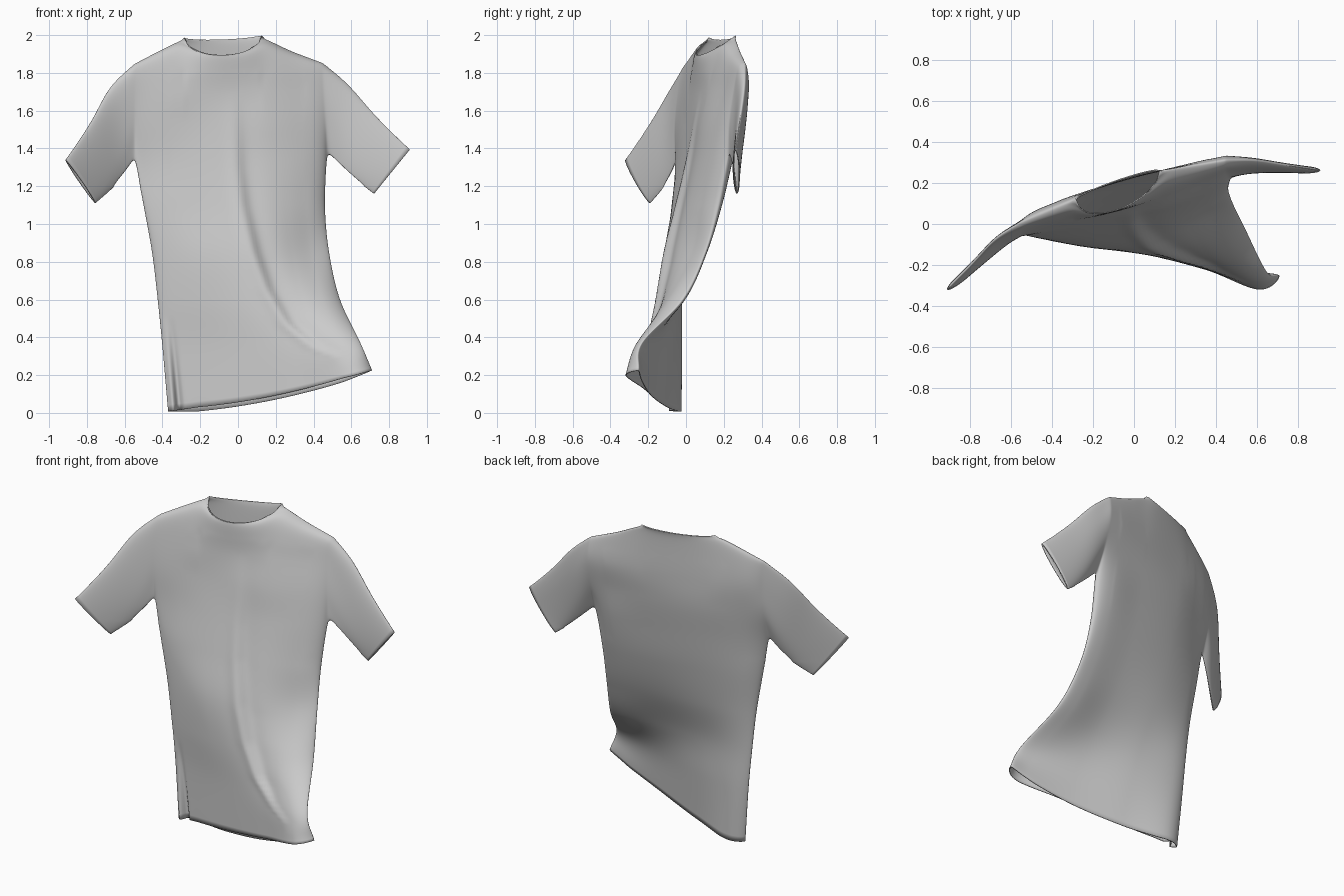
import bpy, bmesh
from math import cos, pi, exp, sqrt
from mathutils import Vector as V

if "Cube" in bpy.data.objects:
    bpy.data.objects.remove(bpy.data.objects["Cube"])

N, K = 96, 10            # columns per sheet, dense rows per control row
NECK = (33, 59)          # columns where the neck opens

# Torso frame, hem to chest: left x, left z, right x, right z
FRAME = [(-.37, .008, .71, .225), (-.40, .35, .648, .37), (-.425, .60, .54, .60),
         (-.455, .85, .482, .85), (-.50, 1.10, .46, 1.10), (-.54, 1.32, .47, 1.35),
         (-.55, 1.52, .465, 1.54), (-.55, 1.70, .455, 1.71)]
# Depth (y) across each row, left to right
FRONT = [(-.06, -.08, -.135, -.22, -.32, -.255), (-.05, -.08, -.13, -.20, -.265, -.235),
         (-.05, -.09, -.13, -.15, -.10, -.02), (-.05, -.09, -.115, -.09, .035, .10),
         (-.05, -.075, -.065, -.025, .085, .17), (-.05, -.05, -.02, .035, .135, .22),
         (-.06, -.04, .012, .07, .17, .23), (-.045, -.02, .03, .11, .21, .255)]
BACK = [(-.06, -.025, -.105, -.19, -.235, -.255), (-.05, -.02, -.06, -.14, -.20, -.235),
        (-.05, -.02, -.025, -.035, -.005, -.02), (-.05, .0, .045, .075, .11, .10),
        (-.05, .02, .095, .15, .19, .17), (-.05, .03, .13, .20, .25, .22),
        (.01, .06, .16, .235, .285, .30), (.02, .08, .17, .255, .315, .335)]
ARMPIT = 5 * K


def spline(pts, n, g0=None, g1=None):
    """n+1 samples of a Catmull-Rom curve; g0, g1 are ghost end points."""
    g0 = 2 * pts[0] - pts[1] if g0 is None else g0
    g1 = 2 * pts[-1] - pts[-2] if g1 is None else g1
    p, out, m = [g0, *pts, g1], [], len(pts) - 1
    for k in range(n + 1):
        u = k * m / n
        i = min(int(u), m - 1)
        t = u - i
        a, b, c, d = p[i:i + 4]
        out.append(.5 * (2 * b + (c - a) * t + (2 * a - 5 * b + 4 * c - d) * t * t
                         + (3 * b - a - 3 * c + d) * t ** 3))
    return out


def lookup(table, x):
    for (a, fa), (b, fb) in zip(table, table[1:]):
        if x <= b:
            return fa + (fb - fa) * max(0, (x - a) / (b - a))
    return table[-1][1]


S = [(1 - cos(pi * i / N)) / 2 for i in range(N + 1)]


def section(r, rows, other, lift):
    """One horizontal row; closed round at the sides below the armpit."""
    xl, zl, xr, zr = FRAME[r]
    y, o = rows[r], other[r]
    g = (o[1], o[-2]) if r <= 5 else (y[1], y[-2])
    ys = spline(y, N, *g)
    sag = .16 * (1 - r / 2) ** 2 if r < 2 else 0
    up = lift if r == 0 else 0
    return [V((xl + (xr - xl) * s, ys[i],
               zl + (zr - zl) * s - sag * s * (1 - s) + up * min(1, 8 * s * (1 - s))))
            for i, s in enumerate(S)]


# Shoulder seam and neckline
SEAM_Z = [(-.55, 1.85), (-.42, 1.92), (-.29, 1.987), (.12, 2.0), (.28, 1.92), (.45, 1.855)]
SEAM_Y = [(-.55, .01), (-.29, .12), (.12, .26), (.45, .31)]


def top_row(dip, push):
    row = []
    for i, s in enumerate(S):
        x = -.55 + s
        e = 0
        if NECK[0] < i < NECK[1]:
            a, b = S[NECK[0]], S[NECK[1]]
            u = (2 * s - a - b) / (b - a)
            e = sqrt(1 - u * u)
        row.append(V((x, lookup(SEAM_Y, x) + push * e, lookup(SEAM_Z, x) - dip * e)))
    return row


def torso_sheet(rows, other, dip, push, lift):
    ctrl = [section(r, rows, other, lift) for r in range(8)]
    top = top_row(dip, push)
    round_row = [V((a.x + (b.x - a.x) * .8, a.y + (b.y - a.y) * .4, a.z + (b.z - a.z) * .8))
                 for a, b in zip(ctrl[-1], top)]
    ctrl += [round_row, top]
    cols = [spline(list(c), 9 * K) for c in zip(*ctrl)]
    return [list(r) for r in zip(*cols)]


# Long diagonal drape fold and the tuck at the left hem
RIDGE = [(.31, .52), (.35, .40), (.47, .26), (.65, .155), (.85, .085), (1.1, .025), (1.3, .0), (1.7, -.015)]
FADE = [(.25, 0), (.45, .8), (.8, 1), (1.2, .6), (1.7, 0)]


def add_folds(grid):
    for row in grid:
        left = row[0].x
        for i, p in enumerate(row):
            d = p.x - lookup(RIDGE, p.z)
            a = lookup(FADE, p.z) * min(1, 6 * S[i] * (1 - S[i]))
            step = 1 / (1 + exp(-max(-20, min(20, (d - .02) / .012))))
            p.y += a * (.045 * step * exp(-max(0, d) / .14) - .016 * exp(-(d / .05) ** 2))
            a, d = max(0, 1 - p.z / .5), p.x - left
            p.y += a * (.03 * exp(-((d - .06) / .016) ** 2) - .022 * exp(-((d - .028) / .018) ** 2))


bm = bmesh.new()


def add_grid(grid):
    vs = [[bm.verts.new(p) for p in r] for r in grid]
    for a, b in zip(vs, vs[1:]):
        for i in range(len(a) - 1):
            bm.faces.new((a[i], a[i + 1], b[i + 1], b[i]))


front = torso_sheet(FRONT, BACK, .10, -.125, .01)
back = torso_sheet(BACK, FRONT, .018, .025, -.012)
add_folds(front)
for f, b in zip(front[:ARMPIT + 1], back):      # close the side seams
    for i in (0, N):
        m = (f[i] + b[i]) / 2
        f[i], b[i] = m.copy(), m.copy()
add_grid(front)
add_grid(back)


def sleeve(col, under, over, normal, thick):
    """Front and back sleeve sheets running from the armhole to the cuff."""
    for sheet, sign in ((front, -1), (back, 1)):
        hole = [r[col] for r in sheet[ARMPIT:]]
        n, m = len(hole) - 1, 30
        lo = spline([hole[0]] + [V(p) for p in under], m)
        hi = spline([hole[-1]] + [V(p) for p in over], m)
        grid = []
        for j, h in enumerate(hole):
            w = (1 - cos(pi * j / n)) / 2
            bulge = V(normal) * sign * sqrt(w * (1 - w)) * 2
            row = []
            for k in range(m + 1):
                t = k / m
                row.append(lo[k].lerp(hi[k], w) + bulge * (thick * (1 - .45 * t)))
            rest = h - row[0]
            grid.append([p + rest * (1 - k / m) ** 2 for k, p in enumerate(row)])
        add_grid(grid)


sleeve(0, [(-.60, -.08, 1.255), (-.675, -.13, 1.18), (-.755, -.19, 1.11)],
       [(-.68, -.075, 1.725), (-.78, -.185, 1.54), (-.913, -.32, 1.34)], (-.5, .85, 0), .036)
sleeve(N, [(.55, .245, 1.29), (.635, .26, 1.225), (.72, .27, 1.16)],
       [(.585, .31, 1.74), (.73, .288, 1.573), (.91, .262, 1.395)], (0, 1, 0), .034)

# Weld the sheets, leaving neck, cuffs and hem open, and relax the shoulders
bmesh.ops.remove_doubles(bm, verts=bm.verts, dist=.0004)
relax = [v for v in bm.verts if not v.is_boundary and v.co.z > 1.2
         and (abs(v.co.x) > .36 or v.co.z > 1.8)]
for _ in range(22):
    bmesh.ops.smooth_vert(bm, verts=relax, factor=.5, use_axis_x=True, use_axis_y=True, use_axis_z=True)
bmesh.ops.recalc_face_normals(bm, faces=bm.faces)
for f in bm.faces:
    f.smooth = True
mesh = bpy.data.meshes.new("shirt")
bm.to_mesh(mesh)
bm.free()
shirt = bpy.data.objects.new("shirt", mesh)
bpy.context.collection.objects.link(shirt)

# Cloth thickness
cloth = shirt.modifiers.new("cloth", 'SOLIDIFY')
cloth.thickness = .006
cloth.offset = -1
